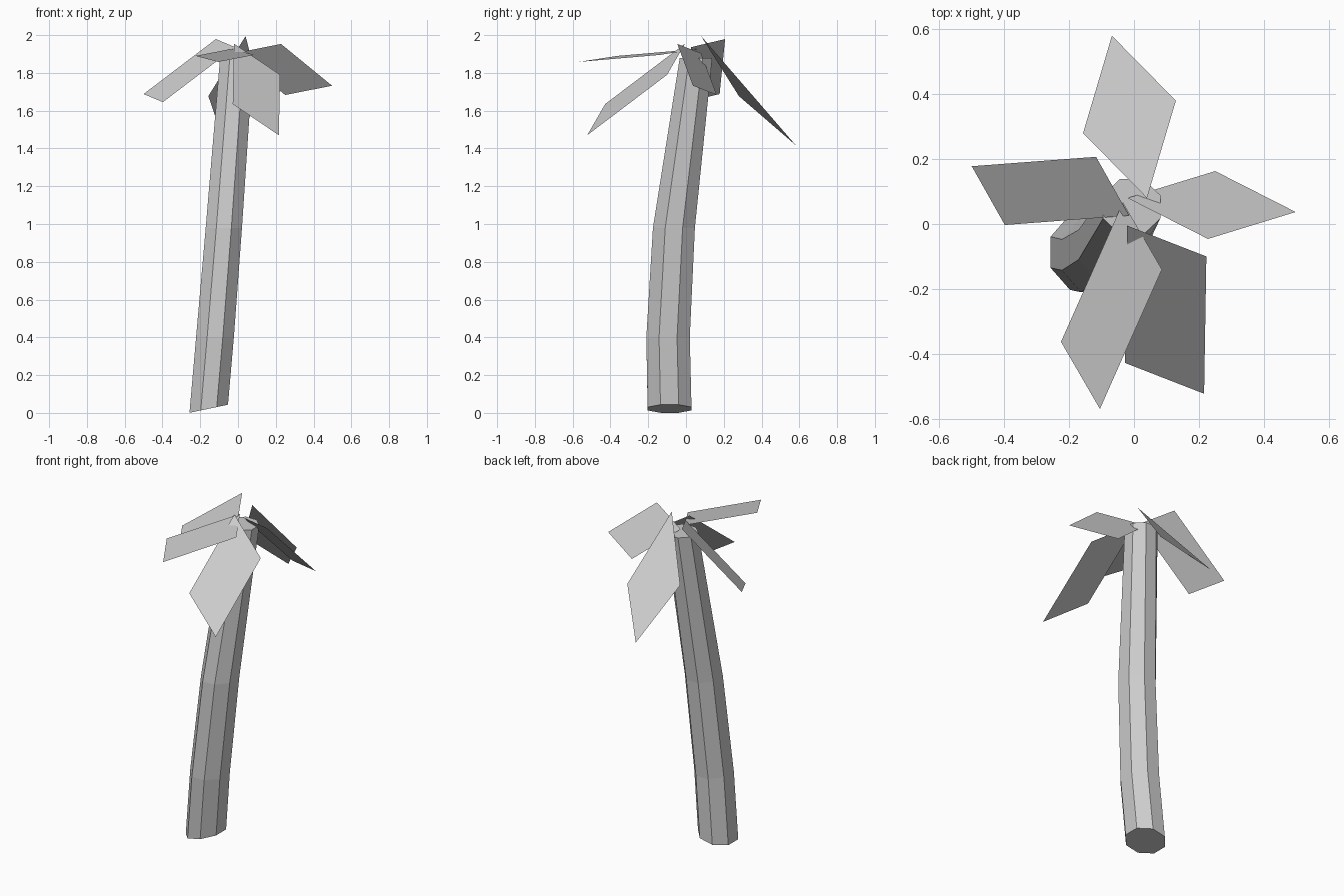
import bpy, bmesh, math
from mathutils import Vector

cube = bpy.data.objects.get("Cube")
if cube:
    bpy.data.objects.remove(cube, do_unlink=True)

# One plain grey for everything
grey = bpy.data.materials.new("plain_grey")
grey.use_nodes = True
colour = (0.6, 0.6, 0.6, 1)
grey.diffuse_color = colour
grey.node_tree.nodes["Principled BSDF"].inputs["Base Color"].default_value = colour


def finish(name, bm):
    mesh = bpy.data.meshes.new(name)
    bm.to_mesh(mesh)
    bm.free()
    mesh.materials.append(grey)
    obj = bpy.data.objects.new(name, mesh)
    bpy.context.scene.collection.objects.link(obj)
    return obj


# Trunk: eight-sided rings swept along a bend
# (centre, half width in x, half width in y, slope along x)
SIDES = 8
rings = [
    ((-0.155, -0.087, 0.022), 0.102, 0.116, 0.21),
    ((-0.122, -0.095, 0.40), 0.100, 0.115, 0.0),
    ((-0.075, -0.064, 0.98), 0.096, 0.111, 0.0),
    ((-0.007, 0.053, 1.88), 0.088, 0.086, 0.0),
]
bm = bmesh.new()
loops = []
for (cx, cy, cz), half_x, half_y, slope in rings:
    loop = []
    for i in range(SIDES):
        angle = math.tau * (i + 0.5) / SIDES
        grow = 1 / math.cos(math.pi / SIDES)
        dx = half_x * grow * math.cos(angle)
        dy = half_y * grow * math.sin(angle)
        loop.append(bm.verts.new((cx + dx, cy + dy, cz + slope * dx)))
    loops.append(loop)
for low, high in zip(loops, loops[1:]):
    for i in range(SIDES):
        j = (i + 1) % SIDES
        bm.faces.new((low[i], low[j], high[j], high[i]))
bm.faces.new(loops[0][::-1])
bm.faces.new(loops[-1])
finish("trunk", bm)

# Leaves: thin diamond sheets given by one side corner, the tip and the
# other side corner; the base closes the parallelogram. Sag drops a corner.
leaves = {
    "front_leaf": ((0.086, -0.14, 1.895), (-0.105, -0.57, 1.858), (-0.225, -0.363, 1.89), 0),
    "front_left_leaf": ((0.223, -0.10, 1.79), (0.216, -0.523, 1.47), (-0.028, -0.428, 1.635), 0),
    "left_leaf": ((0.25, 0.163, 1.683), (0.498, 0.037, 1.732), (0.228, -0.046, 1.953), 0),
    "right_leaf": ((-0.398, -0.003, 1.645), (-0.5, 0.178, 1.688), (-0.117, 0.207, 1.979), 0),
    "back_leaf": ((-0.157, 0.28, 1.677), (-0.068, 0.58, 1.418), (0.129, 0.38, 1.736), 0.09),
}
for name, (side_a, tip, side_b, sag) in leaves.items():
    side_a, tip, side_b = Vector(side_a), Vector(tip), Vector(side_b)
    base = side_a + side_b - tip
    side_b.z -= sag
    bm = bmesh.new()
    bm.faces.new([bm.verts.new(p) for p in (base, side_a, tip, side_b)])
    bm.normal_update()
    if bm.faces[:][0].normal.z < 0:
        bmesh.ops.reverse_faces(bm, faces=bm.faces[:])
    finish(name, bm)
